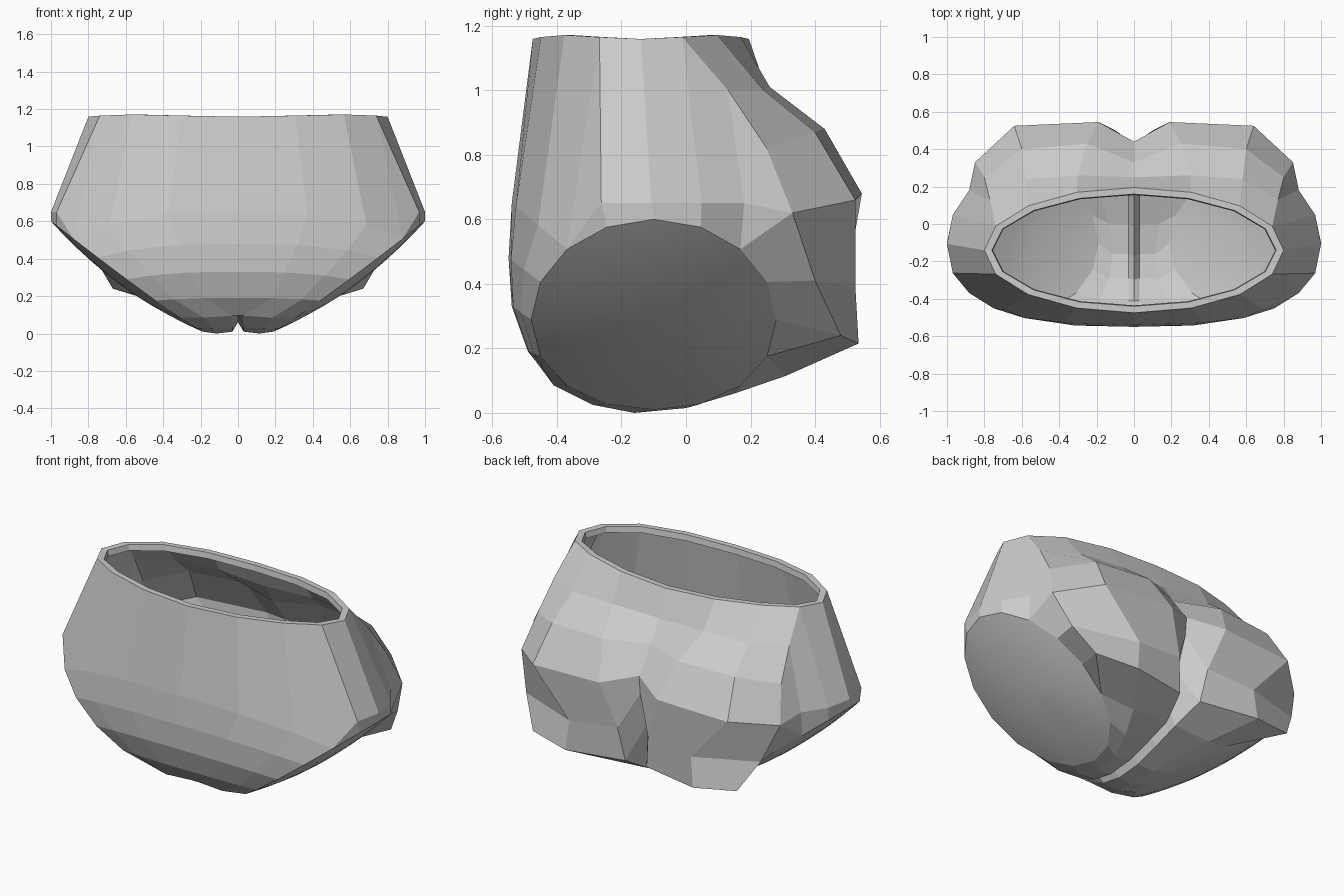
import bpy, bmesh
from math import sin, cos, pi
from mathutils import Vector as V

if "Cube" in bpy.data.objects:
    bpy.data.objects.remove(bpy.data.objects["Cube"])


def build(name, faces, smooth=False):
    """Weld faces of the right half, then mirror across x."""
    bm = bmesh.new()
    for f in faces:
        pts = []
        for p in f:
            if all((p - q).length > 1e-5 for q in pts):
                pts.append(p)
        if len(pts) > 2:
            bm.faces.new([bm.verts.new(p) for p in pts])
    bmesh.ops.remove_doubles(bm, verts=bm.verts, dist=1e-4)
    bmesh.ops.recalc_face_normals(bm, faces=bm.faces)
    mid = V((0, -.05, .6))
    if sum(f.normal.dot(f.calc_center_median() - mid) * f.calc_area() for f in bm.faces) < 0:
        bmesh.ops.reverse_faces(bm, faces=bm.faces)
    for f in bm.faces:
        f.smooth = smooth
    me = bpy.data.meshes.new(name)
    bm.to_mesh(me)
    bm.free()
    ob = bpy.data.objects.new(name, me)
    bpy.context.collection.objects.link(ob)
    ob.modifiers.new("Mirror", 'MIRROR')


def strip(a, b):
    return [(a[i], a[i + 1], b[i + 1], b[i]) for i in range(len(a) - 1)]


def leg_point(i):
    """Leg opening edge, from the hip down the front and up the back."""
    t = i * pi / 8
    s = (1 + cos(t)) / 2
    return V((.19 + .81 * s, -.1 - .38 * sin(t), .01 + .59 * s ** 1.08))


def waist(rx, ry, z):
    """Half ellipse from front centre to back centre, gently waved."""
    return [V((rx * sin(i * pi / 8), -.14 - ry * cos(i * pi / 8), z - .006 * cos(i * pi / 2)))
            for i in range(9)]


L = [leg_point(i) for i in range(16)]
W = waist(.8, .335, 1.165)

# front panel: each row bows from the centre line to the leg edge
rows = [W[:4]]
for k, (y, z) in enumerate([(-.54, .65), (-.55, .48), (-.54, .33), (-.49, .19)]):
    c, e = V((0, y, z)), L[k + 2]
    side = [V((e.x * f, y + (e.y - y) * f ** 3, z + (e.z - z) * f ** 3)) for f in (.42, .78)]
    rows.append([c] + side + [e])

# crotch: a narrow shallow crease along the centre
for k, (y, z, crease) in enumerate([(-.41, .085, .01), (-.29, .025, .05), (-.16, 0, .06),
                                    (0, .015, .06), (.15, .06, .06), (.31, .115, .12)]):
    e = L[k + 6]
    rows.append([V((0, y - crease * .15, z + crease)), V((.03, y, z + .01)),
                 V((e.x * .6, y, z)), e])

# seat: centre crease, inner cheek, outer cheek, flank
seat = [(.36, .42, .07, .47, .22, .42, .535, .215, .67, .48, .24),
        (.43, .62, .1, .5, .42, .4, .525, .39, .77, .4, .41),
        (.44, .73, .19, .545, .68, .64, .525, .66, .85, .33, .62),
        (.33, .88, .25, .43, .88, .6, .4, .87, .8, .25, .82),
        (.25, 1, .3, .26, 1.01, .58, .24, 1, .77, .13, 1)]
for r in seat:
    r = (0,) + r
    rows.append([V(r[i:i + 3]) for i in range(0, 12, 3)])
S = [r[3] for r in rows[-5:]]
rows.append(W[:4:-1])
faces = [f for a, b in zip(rows, rows[1:]) for f in strip(a, b)]

# hip patch: waist to hip line, hip line to leg edge
H = [V((p.x, p.y * 1.07, .65)) for p in (L[1], L[0], L[15], L[14])]
faces += strip([L[2]] + W[3:6] + S[:1:-1], [L[2]] + H + H[3:] * 2)
faces += strip([L[2]] + H + S[2::-1] + [L[11]], L[2::-1] + L[:13:-1] + L[14:10:-1])
build("pelvis_shell", faces)

# leg caps: rings shrinking towards a slightly bulging middle
c = sum(L, V()) / len(L)
rings = []
for s in (1, .95, .87, .75, .6, .4, .2, 0):
    d = V((.58, 0, -.81)) * (.05 * (1 - s * s))
    rings.append([c + (p - c) * s + d for p in L + L[:1]])
build("leg_cap", [f for a, b in zip(rings, rings[1:]) for f in strip(a, b)], True)

# waist rim: flat lip and a short inner turn-down
lip, turn = waist(.76, .3, 1.165), waist(.755, .295, 1.13)
build("waist_rim", strip(W, lip) + strip(lip, turn))
